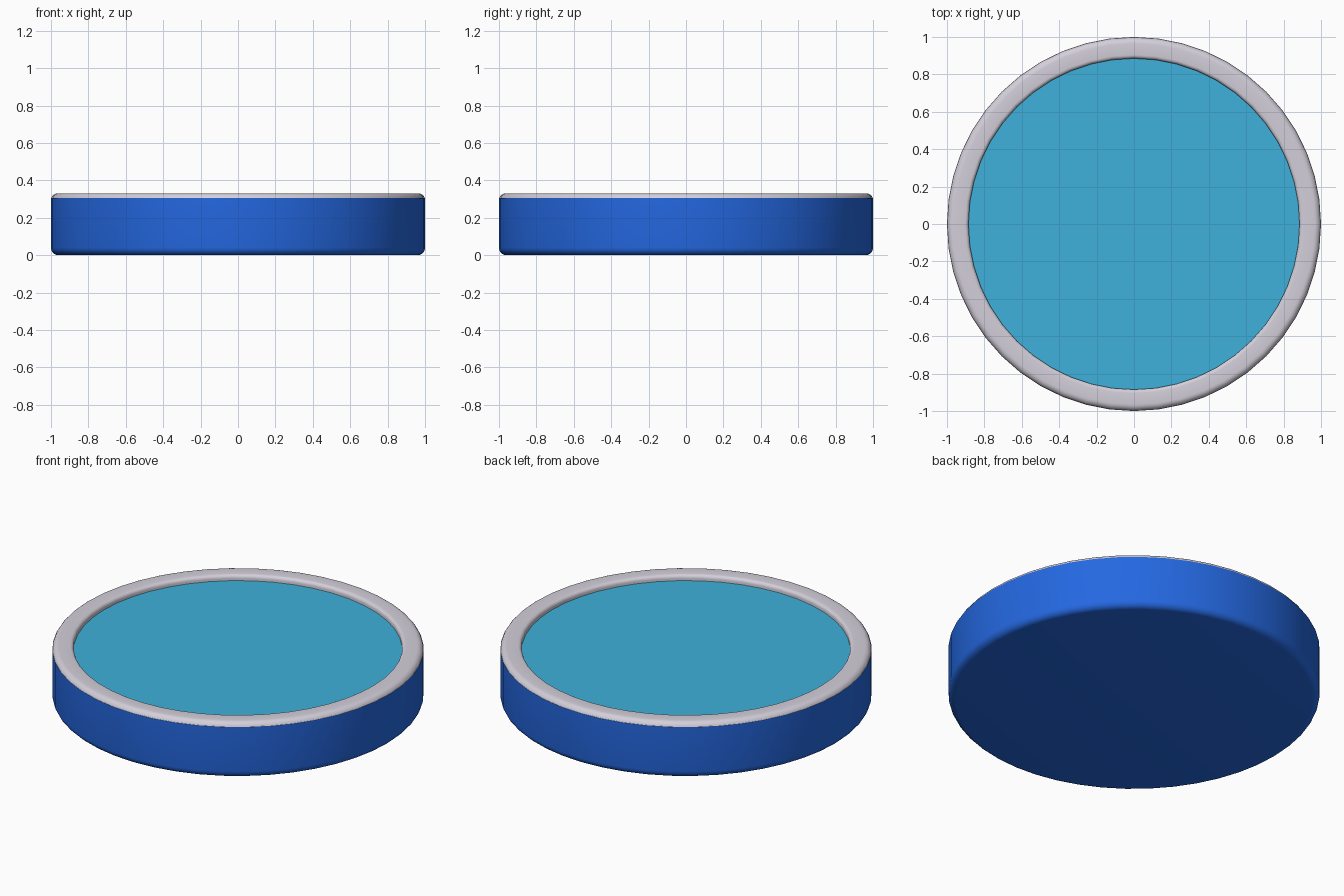
import bpy, bmesh, math

cube = bpy.data.objects.get("Cube")
if cube:
    bpy.data.objects.remove(cube)

SEGMENTS = 48
TOP, SEAM, WATER = 0.33, 0.305, 0.297


def srgb(*rgb):
    return [((c / 255 + 0.055) / 1.055) ** 2.4 for c in rgb] + [1]


def material(name, colour):
    mat = bpy.data.materials.new(name)
    mat.use_nodes = True
    mat.diffuse_color = colour
    mat.node_tree.nodes["Principled BSDF"].inputs["Base Color"].default_value = colour
    return mat


def arc(cx, cz, radius, start, end, steps=5):
    """Points of a rounded corner, angles in degrees."""
    angles = [math.radians(start + (end - start) * i / steps) for i in range(steps + 1)]
    return [(cx + radius * math.cos(a), cz + radius * math.sin(a)) for a in angles]


def lathe(name, profile, mat):
    """Spin a radius/height profile around z; ends on the axis close into a fan."""
    bm = bmesh.new()
    verts = [bm.verts.new((r, 0, z)) for r, z in profile]
    edges = [bm.edges.new(pair) for pair in zip(verts, verts[1:])]
    bmesh.ops.spin(bm, geom=verts + edges, cent=(0, 0, 0), axis=(0, 0, 1),
                   angle=math.tau, steps=SEGMENTS, use_duplicate=False)
    bmesh.ops.remove_doubles(bm, verts=bm.verts, dist=0.0005)
    bmesh.ops.recalc_face_normals(bm, faces=bm.faces)
    mesh = bpy.data.meshes.new(name)
    bm.to_mesh(mesh)
    bm.free()
    mesh.materials.append(mat)
    obj = bpy.data.objects.new(name, mesh)
    bpy.context.collection.objects.link(obj)
    bpy.ops.object.select_all(action="DESELECT")
    obj.select_set(True)
    bpy.context.view_layer.objects.active = obj
    bpy.ops.object.shade_smooth_by_angle(angle=math.radians(35))
    return obj


blue = material("deep blue", srgb(36, 104, 225))
grey = material("pale grey", srgb(212, 207, 218))
aqua = material("water blue", srgb(63, 177, 219))

# Tub: flat base, rounded lower edge, straight wall, closed below the water
lathe("tub", [(0, 0)] + arc(0.96, 0.04, 0.04, -90, 0)
      + [(1, SEAM), (0.9, SEAM), (0.9, 0.28), (0, 0.28)], blue)

# Rim: ring with a wide outer rounding and a tight inner one
outer = [(1, SEAM)] + arc(0.965, TOP - 0.035, 0.035, 17, 90)
inner = arc(0.905, TOP - 0.02, 0.02, 90, 180)
lathe("rim", outer + inner + [(0.885, 0.285), (0.96, 0.285)], grey)

# Water: flat disc just under the rim
lathe("water", [(0, WATER), (0.887, WATER), (0.887, 0.285), (0, 0.285)], aqua)
